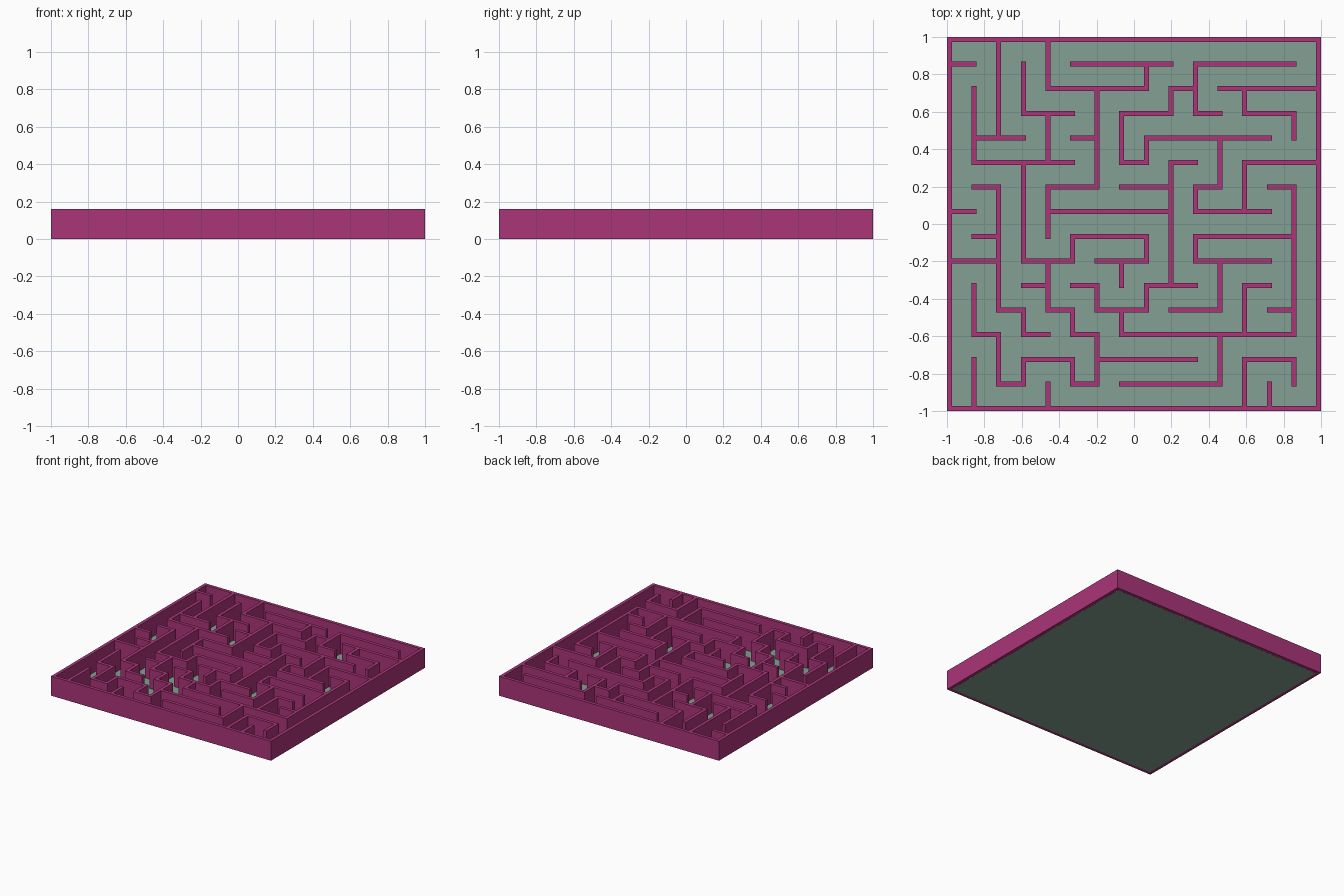
import bpy, bmesh

if "Cube" in bpy.data.objects:
    bpy.data.objects.remove(bpy.data.objects["Cube"])

N = 15            # cells per side
T = 0.027         # wall thickness
H = 0.16          # wall height
PITCH = (2 - T) / N

# Maze plan: wall runs "from-to" between lattice points.
# Rows are counted from the back (y = 1), columns from the left (x = -1).
ROWS = ["0-15",
        "0-1 5-9 10-14",
        "4-8 9-10 11-15",
        "3-5 7-9 10-11 12-14",
        "1-3 5-6 8-13",
        "1-5 7-8 9-10 12-15",
        "1-2 4-6 7-9 10-11 13-14",
        "0-1 4-9 10-13",
        "1-2 5-8 10-14",
        "0-2 3-5 6-8 10-13",
        "3-4 5-6 8-10 12-13",
        "2-3 4-5 6-8 9-11 13-14",
        "1-2 3-4 5-6 7-14",
        "3-5 6-10 12-14",
        "2-3 5-6 7-11",
        "0-15"]
COLS = ["0-15",
        "2-5 10-12 13-15",
        "0-4 6-11 12-14",
        "1-3 5-9 11-12 13-14",
        "0-2 3-5 6-8 9-11 14-15",
        "8-9 11-12 13-14",
        "2-6 10-11 12-14",
        "3-5 9-10 11-12",
        "1-2 4-5 8-9 10-11",
        "2-3 5-10",
        "1-3 6-7 8-9",
        "4-6 9-11 12-14",
        "2-3 5-7 10-12 13-15",
        "14-15",
        "3-4 6-12 13-14",
        "0-15"]


def material(name, color):
    m = bpy.data.materials.new(name)
    m.diffuse_color = (*color, 1)
    m.use_nodes = True
    m.node_tree.nodes["Principled BSDF"].inputs["Base Color"].default_value = m.diffuse_color
    return m


def add_object(name, bm, mat):
    bmesh.ops.recalc_face_normals(bm, faces=bm.faces)
    me = bpy.data.meshes.new(name)
    bm.to_mesh(me)
    bm.free()
    me.materials.append(mat)
    ob = bpy.data.objects.new(name, me)
    bpy.context.collection.objects.link(ob)
    return ob


def steps(text):
    # fine-grid indices covered by the runs (even = post, odd = gap)
    for run in text.split():
        a, b = map(int, run.split("-"))
        yield from range(2 * a, 2 * b + 1)


def edge(k):
    # coordinate of the k-th line of the fine grid
    return -1 + (k // 2) * PITCH + (k % 2) * T


# maze walls: fill the plan on a fine grid, then raise it as one solid
filled = {(k, 2 * j) for j, row in enumerate(ROWS) for k in steps(row)}
filled |= {(2 * i, k) for i, col in enumerate(COLS) for k in steps(col)}

bm = bmesh.new()
verts = {}


def vert(i, j):
    if (i, j) not in verts:
        verts[i, j] = bm.verts.new((edge(i), -edge(j), 0.0005))
    return verts[i, j]


for i, j in sorted(filled):
    bm.faces.new([vert(i, j), vert(i, j + 1), vert(i + 1, j + 1), vert(i + 1, j)])
geom = bmesh.ops.extrude_face_region(bm, geom=bm.faces[:], use_keep_orig=True)["geom"]
for v in geom:
    if isinstance(v, bmesh.types.BMVert):
        v.co.z = H
add_object("maze_walls", bm, material("wall_magenta", (0.402, 0.035, 0.19)))

# floor: flat sheet inside the outer wall
bm = bmesh.new()
bmesh.ops.create_grid(bm, x_segments=1, y_segments=1, size=1 - T)
for f in bm.faces:
    f.normal_update()
add_object("floor", bm, material("floor_green", (0.223, 0.352, 0.287)))
